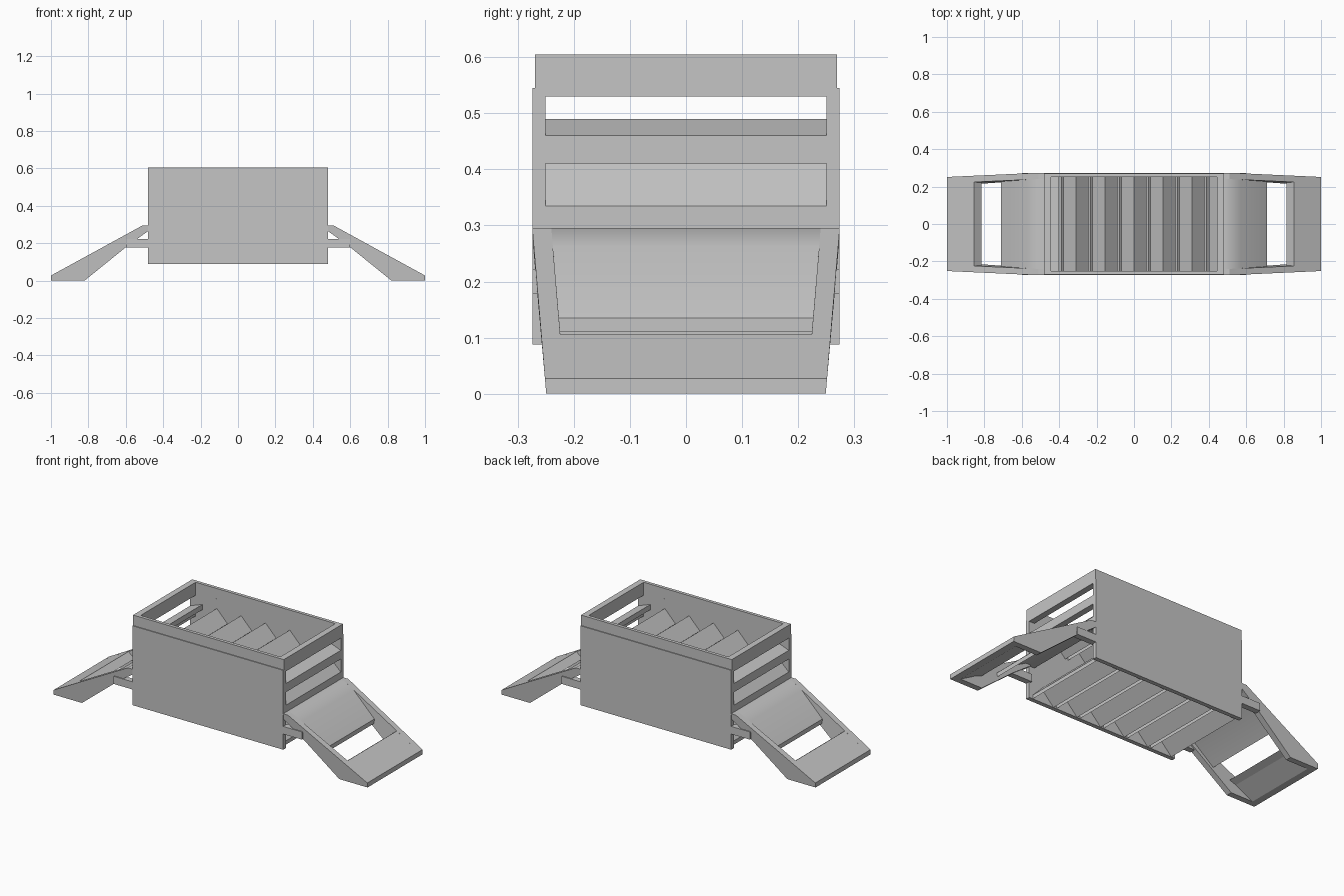
import bpy, bmesh, math

if "Cube" in bpy.data.objects:
    bpy.data.objects.remove(bpy.data.objects["Cube"])

grey = bpy.data.materials.new("plain_grey")
grey.use_nodes = True
grey.diffuse_color = (0.56, 0.56, 0.56, 1)
grey.node_tree.nodes["Principled BSDF"].inputs["Base Color"].default_value = (0.56, 0.56, 0.56, 1)


def straight(z):
    return 0.0


def taper(z):
    """Inward lean of the ramp sides toward the ground."""
    return 0.025 * (1 - min(1, z / 0.28))


def prism(name, profile, y0, y1, lean=straight, side=1):
    """Extrude an x-z profile from y0 to y1; side=-1 mirrors it in x."""
    bm = bmesh.new()

    def ring(y):
        sign = (y > 0) - (y < 0)
        return [bm.verts.new((side * x, y - sign * lean(z), z)) for x, z in profile]

    a, b = ring(y0), ring(y1)
    bm.faces.new(a)
    bm.faces.new(b[::-1])
    n = len(profile)
    for i in range(n):
        j = (i + 1) % n
        bm.faces.new((a[j], a[i], b[i], b[j]))
    bmesh.ops.recalc_face_normals(bm, faces=bm.faces)
    mesh = bpy.data.meshes.new(name)
    bm.to_mesh(mesh)
    bm.free()
    mesh.materials.append(grey)
    obj = bpy.data.objects.new(name, mesh)
    bpy.context.collection.objects.link(obj)
    return obj


def rect(x0, x1, z0, z1):
    return [(x0, z0), (x1, z0), (x1, z1), (x0, z1)]


def sheet(points, t):
    """Profile of a bent plate under the given top line, thickness t."""
    return points + [(x, z - t) for x, z in reversed(points)]


def ridge(x, top, half, drop):
    """Top line of a roof-shaped louvre."""
    return [(x - half, top - drop), (x, top), (x + half, top - drop)]


W = 0.274   # half width of the body
IN = 0.25   # half width of the inside

# Long side walls with a slightly recessed upper rim
for s, label in ((1, "back"), (-1, "front")):
    prism(label + "_wall", rect(-0.48, 0.48, 0.088, 0.545), s * IN, s * W)
    prism(label + "_rim", rect(-0.48, 0.48, 0.545, 0.605), s * IN, s * (W - 0.005))

# Roof-shaped louvres in two staggered rows
for i in range(-2, 3):
    prism(f"upper_louvre_{i + 3}", sheet(ridge(0.155 * i, 0.49, 0.068, 0.07), 0.022), -IN, IN)
for i in range(6):
    prism(f"lower_louvre_{i + 1}",
          sheet(ridge(0.155 * (i - 2.5), 0.18, 0.068, 0.07), 0.022), -IN, IN)

for side, label in ((1, "left"), (-1, "right")):
    # End wall rails
    for i, (z0, z1) in enumerate(((0.27, 0.335), (0.41, 0.46), (0.53, 0.605))):
        prism(f"{label}_end_rail_{i + 1}", rect(0.445, 0.48, z0, z1), -IN, IN, side=side)
    # Sloping sills in the end slots
    prism(label + "_upper_sill", sheet([(0.48, 0.46), (0.40, 0.49)], 0.03), -IN, IN, side=side)
    prism(label + "_lower_sill", sheet([(0.48, 0.335), (0.40, 0.41)], 0.03), -IN, IN, side=side)

    # Ramp side cheeks and the bracket arms that hold them
    cheek = [(0.48, 0.295), (0.51, 0.295), (1, 0.027), (1, 0), (0.82, 0),
             (0.6, 0.178), (0.54, 0.222), (0.48, 0.265)]
    for s, where in ((1, "back"), (-1, "front")):
        prism(f"{label}_ramp_{where}_cheek", cheek, s * (W - 0.034), s * W, taper, side)
        prism(f"{label}_ramp_{where}_arm", rect(0.47, 0.6, 0.178, 0.222),
              s * (W - 0.034), s * W, side=side)

    # Ramp deck: head bending into a sunken panel, then the foot below the opening
    head = [(0.48, 0.295), (0.51, 0.295), (0.57, 0.262), (0.71, 0.135)]
    prism(label + "_ramp_head", sheet(head, 0.025), -0.245, 0.245, taper, side)
    foot = [(0.855, 0.106), (1, 0.027), (1, 0), (0.96, 0), (0.855, 0.06), (0.815, 0.075)]
    prism(label + "_ramp_foot", foot, -0.245, 0.245, taper, side)

# Soft shading over the bent ramp heads
bpy.ops.object.select_all(action="DESELECT")
for obj in bpy.context.collection.objects:
    if "ramp_head" in obj.name:
        obj.select_set(True)
        bpy.context.view_layer.objects.active = obj
bpy.ops.object.shade_smooth_by_angle(angle=math.radians(35))
